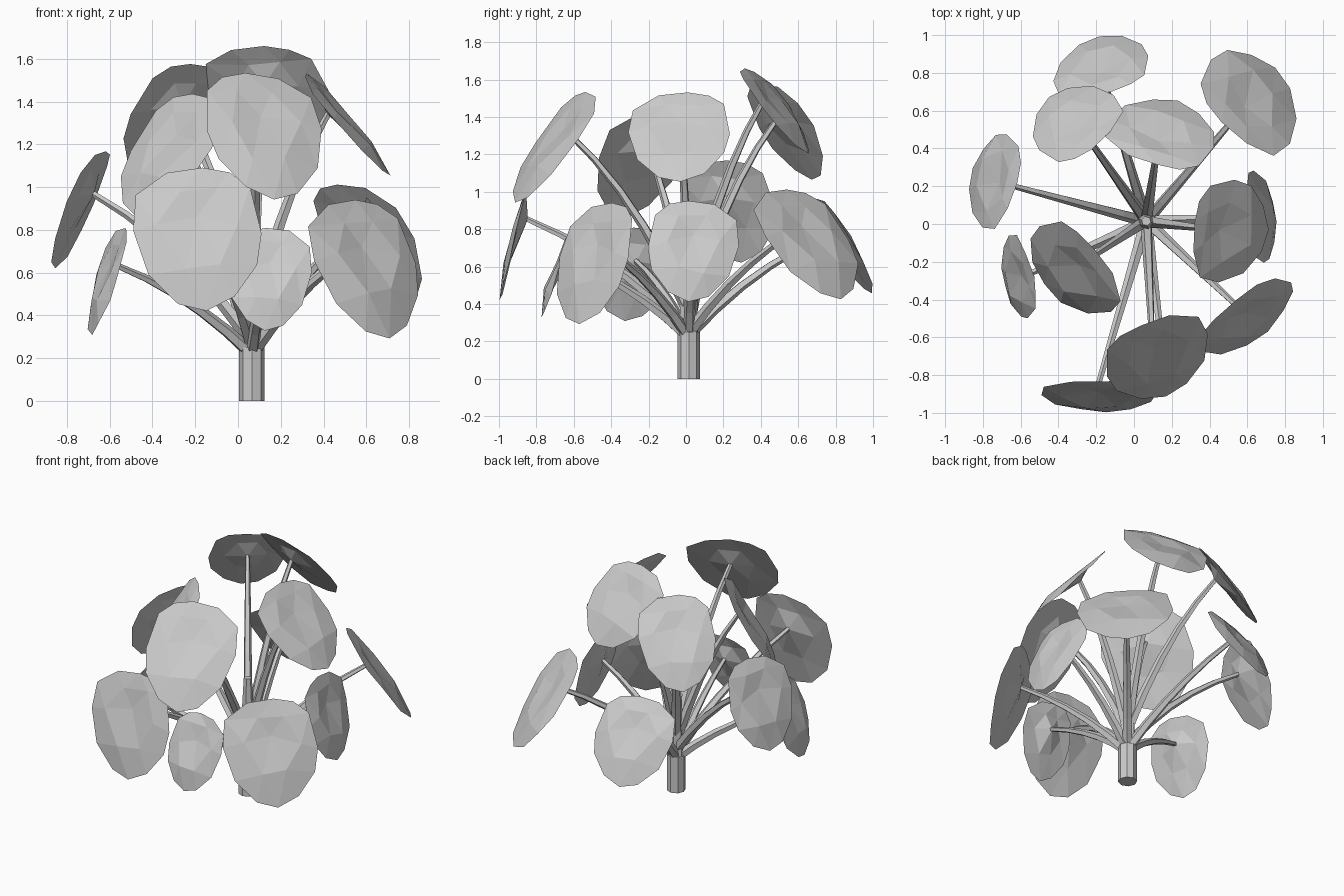
import bpy, bmesh, random
from math import sin, cos, pi, radians
from mathutils import Vector

random.seed(4)
cube = bpy.data.objects.get("Cube")
if cube:
    bpy.data.objects.remove(cube)

grey = bpy.data.materials.new("plain_grey")
grey.use_nodes = True
grey.diffuse_color = (0.6, 0.6, 0.6, 1)
grey.node_tree.nodes["Principled BSDF"].inputs["Base Color"].default_value = (0.6, 0.6, 0.6, 1)

UP = Vector((0, 0, 1))
ROOT = Vector((0.065, 0.015, 0))


def finish(name, bm):
    bmesh.ops.recalc_face_normals(bm, faces=bm.faces)
    mesh = bpy.data.meshes.new(name)
    bm.to_mesh(mesh)
    bm.free()
    mesh.materials.append(grey)
    obj = bpy.data.objects.new(name, mesh)
    bpy.context.collection.objects.link(obj)
    return obj


def bridge(bm, lower, upper):
    n = len(lower)
    for i in range(n):
        j = (i + 1) % n
        bm.faces.new((lower[i], lower[j], upper[j], upper[i]))


def tube(name, path, radii, sides):
    """Faceted tube along a path with a radius at each point."""
    bm = bmesh.new()
    rings = []
    for k, p in enumerate(path):
        d = (path[min(k + 1, len(path) - 1)] - path[max(k - 1, 0)]).normalized()
        a = d.orthogonal().normalized() if not rings else (a - d * a.dot(d)).normalized()
        b = d.cross(a)
        turns = [2 * pi * i / sides for i in range(sides)]
        rings.append([bm.verts.new(p + (a * cos(t) + b * sin(t)) * radii[k]) for t in turns])
    for lower, upper in zip(rings, rings[1:]):
        bridge(bm, lower, upper)
    bm.faces.new(rings[0])
    bm.faces.new(rings[-1])
    return finish(name, bm)


# Blunt teardrop outline of a leaf blade, tip at the bottom
OUTLINE = [(-.48, .93), (.08, 1), (.5, .94), (.82, .73), (1, .08), (.93, -.36),
           (.58, -.8), (.14, -1), (-.3, -.9), (-.76, -.5), (-1, .12), (-.96, .62)]
HUB = .32


def leaf(name, centre, azimuth, width, reach, height, flip):
    """Thin blade facing the azimuth; returns where its stem joins the back."""
    a = radians(azimuth)
    out = Vector((cos(a), sin(a), 0))
    side = Vector((-sin(a), cos(a), 0)) * flip
    rise = UP * height - out * reach
    face = (out * height + UP * reach).normalized()

    def at(u, v, depth):
        return Vector(centre) + side * (u * width / 2) + rise * (v / 2) + face * depth

    bm = bmesh.new()
    rim = [bm.verts.new(at(u, v, random.uniform(-.008, .008))) for u, v in OUTLINE]
    hub = len(rim)
    # Domed front sheet, then the back sheet drawn in towards the stem
    for scale, lift, hub_depth in ((.6, .032, .004), (.55, -.004, -.04)):
        ring = []
        for u, v in OUTLINE[::2]:
            s = scale * random.uniform(.9, 1.1)
            ring.append(bm.verts.new(at(u * s, HUB + (v - HUB) * s,
                                        lift * (.75 - .4 * v) + random.uniform(-.006, .006))))
        middle = bm.verts.new(at(0, HUB, hub_depth))
        for i in range(len(ring)):
            nxt = (i + 1) % len(ring)
            r0, r1, r2 = rim[2 * i], rim[2 * i + 1], rim[(2 * i + 2) % hub]
            bm.faces.new((r0, r1, ring[i]))
            bm.faces.new((r1, ring[nxt], ring[i]))
            bm.faces.new((r1, r2, ring[nxt]))
            bm.faces.new((ring[i], ring[nxt], middle))
    finish(name, bm)
    return at(0, HUB, -.03)


# Trunk and the tapering core rising from it
tube("trunk", [ROOT, ROOT + UP * .25], [.06, .06], 8)
tube("core_stem", [ROOT + UP * z for z in (.2, .45, .8)], [.056, .045, .026], 6)

# Leaves: centre, facing azimuth, width, outward reach, height
LEAVES = {
    "back_low_leaf": ((-.18, .84, .71), 105, .52, .29, .51),
    "back_right_top_leaf": ((-.315, .55, 1.32), 127, .49, .36, .51),
    "back_top_leaf": ((.145, .49, 1.43), 75, .58, .35, .46),
    "back_left_leaf": ((.63, .66, .72), 43, .61, .40, .59),
    "right_leaf": ((-.745, .23, .895), 165, .51, .24, .55),
    "right_low_leaf": ((-.615, -.28, .56), 193, .45, .16, .50),
    "right_top_leaf": ((-.325, -.25, 1.15), 219, .59, .33, .57),
    "left_top_leaf": ((.51, -.04, 1.29), -8, .55, .39, .48),
    "left_low_leaf": ((.67, .04, .68), 5, .49, .15, .54),
    "front_left_leaf": ((.60, -.50, .615), -52, .60, .23, .65),
    "front_top_leaf": ((.13, -.71, 1.235), -68, .58, .40, .59),
    "front_leaf": ((-.19, -.91, .755), -90, .60, .16, .67),
    "front_low_leaf": ((.15, -.69, .57), -88, .39, .17, .48),
}

# Each leaf gets a tapering stem that leaves the core steeply and bends outward
STEPS = 5
for k, (name, spec) in enumerate(LEAVES.items()):
    end = leaf(name, *spec, flip=1 if k % 2 else -1)
    start = ROOT + UP * (.22 + .22 * max(0, end.z - .7))
    bend = start.lerp(end, .45) + UP * (.22 * (end.z - start.z))
    ts = [i / STEPS for i in range(STEPS + 1)]
    path = [start * (1 - t) ** 2 + bend * (2 * t * (1 - t)) + end * t * t for t in ts]
    tube(name.replace("leaf", "stem"), path, [.033 - .018 * t for t in ts], 5)
